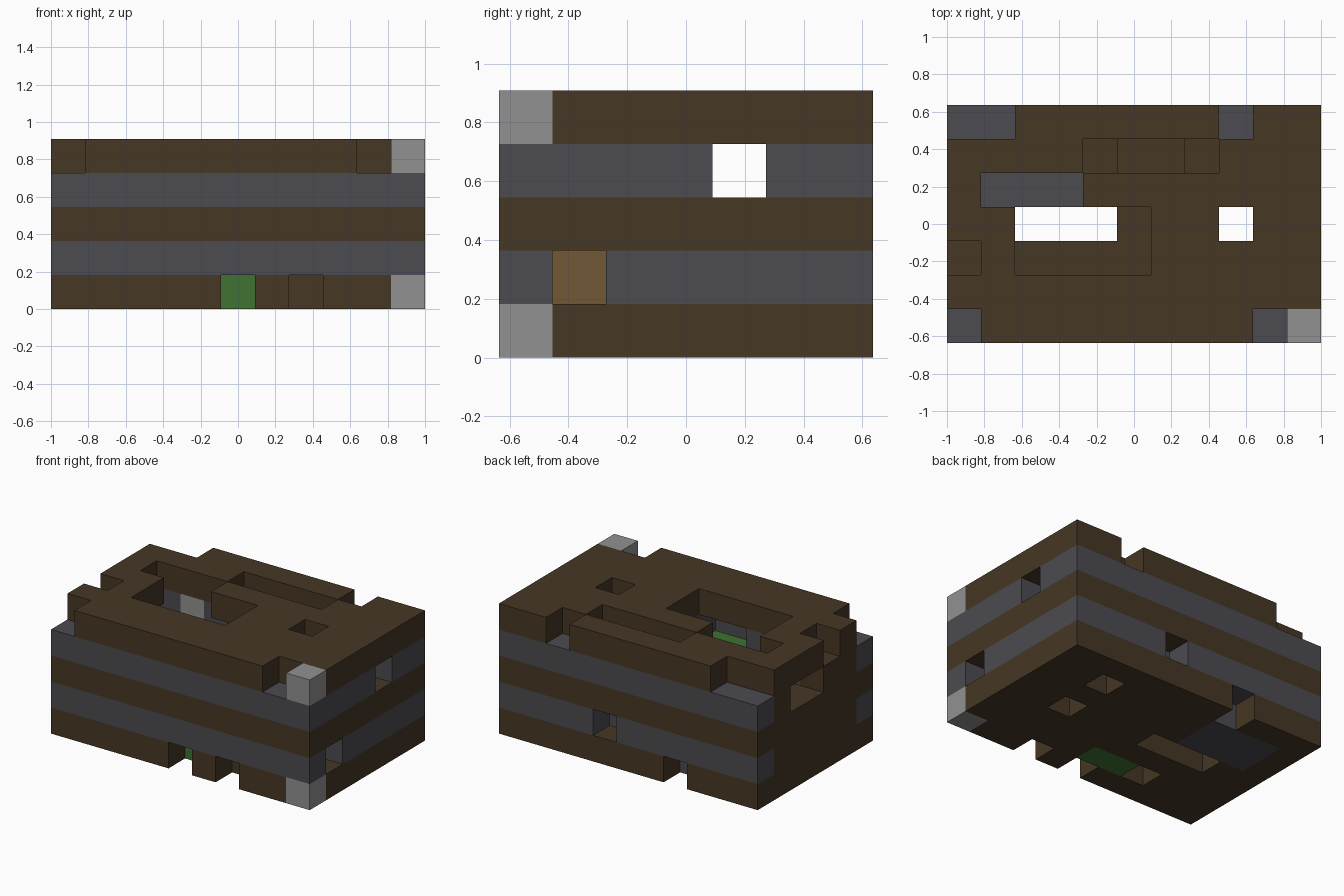
import bpy
import bmesh
from itertools import product
from mathutils import Vector

cube = bpy.data.objects.get("Cube")
if cube:
    bpy.data.objects.remove(cube, do_unlink=True)

# Block grid: columns along x, rows along y, layers along z
COLS, ROWS, LAYERS = 11, 7, 5
UNIT = 2 / COLS
grid = {}

COLOURS = {
    "dark brown": (0.061, 0.038, 0.018),
    "slate grey": (0.072, 0.070, 0.082),
    "light grey": (0.283, 0.283, 0.283),
    "tan": (0.168, 0.098, 0.038),
    "green": (0.050, 0.168, 0.032),
}


def make_material(name, rgb):
    mat = bpy.data.materials.new(name)
    mat.use_nodes = True
    colour = (*rgb, 1)
    mat.diffuse_color = colour
    shader = mat.node_tree.nodes["Principled BSDF"]
    shader.inputs["Base Color"].default_value = colour
    shader.inputs["Roughness"].default_value = 0.9
    return mat


def span(value):
    """Turn one index or an inclusive pair into a range."""
    first, last = value if isinstance(value, tuple) else (value, value)
    return range(first, last + 1)


def fill(part, cols, rows, layers):
    for cell in product(span(cols), span(rows), span(layers)):
        grid[cell] = part


def carve(cols, rows, layers):
    for cell in product(span(cols), span(rows), span(layers)):
        grid.pop(cell, None)


ALL_COLS, ALL_ROWS, ALL_LAYERS = (0, COLS - 1), (0, ROWS - 1), (0, LAYERS - 1)
TOP = LAYERS - 1

# Alternating layers, joined by a timber spine on the -x side
for layer in range(LAYERS):
    fill("stone_layers" if layer % 2 else "timber_layers", ALL_COLS, ALL_ROWS, layer)
fill("timber_layers", 0, (1, 5), ALL_LAYERS)

# Pale corner blocks and pale inner block
for layer in (0, TOP):
    fill("pale_blocks", COLS - 1, 0, layer)
fill("pale_blocks", 2, 5, 3)

# Green core and stone floor slab
fill("green_core", (4, 5), 1, (0, 2))
fill("stone_layers", (1, 3), (4, 5), 0)

# Plank at the back of the side socket
fill("inner_plank", 9, 1, 1)
carve(10, 1, 1)

# Notches around the top edge
carve((0, 1), 6, TOP)
carve(8, 6, TOP)
carve(0, 2, TOP)
carve(0, 0, TOP)
carve(9, 0, TOP)

# Open shafts from top to bottom
carve((2, 4), 3, ALL_LAYERS)
carve(8, 3, ALL_LAYERS)

# Tunnel through the upper stone layer and the pits above it
carve(ALL_COLS, 4, 3)
carve((0, 1), 3, 3)
carve((1, 3), 4, (2, TOP))
carve((2, 5), 2, (3, TOP))
carve(5, 3, (3, TOP))
carve((4, 5), 1, 3)

# Stepped slot near the back
carve((5, 6), 5, (3, TOP))
for col in (4, 7):
    carve(col, 5, (1, TOP))

# Notches in the lower front, back and underside
carve(5, 0, 0)
carve(7, 0, 0)
carve(3, 6, 0)
carve(6, 6, 1)
carve(8, 5, 0)
carve(3, 1, 0)


def build_part(part, material):
    """Skin the exposed sides of every block of one part."""
    bm = bmesh.new()
    for cell, owner in grid.items():
        if owner != part:
            continue
        base = Vector(cell)
        for axis, side in product(range(3), (0, 1)):
            step = Vector((0, 0, 0))
            step[axis] = 1
            beside = base + step * (2 * side - 1)
            if tuple(int(c) for c in beside) in grid:
                continue
            u, v = Vector((0, 0, 0)), Vector((0, 0, 0))
            u[(axis + 1) % 3] = 1
            v[(axis + 2) % 3] = 1
            start = base + step * side
            loop = [start, start + u, start + u + v, start + v]
            if not side:
                loop.reverse()
            centre = Vector((COLS / 2, ROWS / 2, 0))
            bm.faces.new([bm.verts.new((p - centre) * UNIT) for p in loop])
    bmesh.ops.remove_doubles(bm, verts=bm.verts, dist=UNIT / 100)
    mesh = bpy.data.meshes.new(part)
    bm.to_mesh(mesh)
    bm.free()
    mesh.materials.append(material)
    bpy.context.collection.objects.link(bpy.data.objects.new(part, mesh))


PARTS = {
    "timber_layers": "dark brown",
    "stone_layers": "slate grey",
    "pale_blocks": "light grey",
    "inner_plank": "tan",
    "green_core": "green",
}
for part, colour in PARTS.items():
    build_part(part, make_material(colour, COLOURS[colour]))
